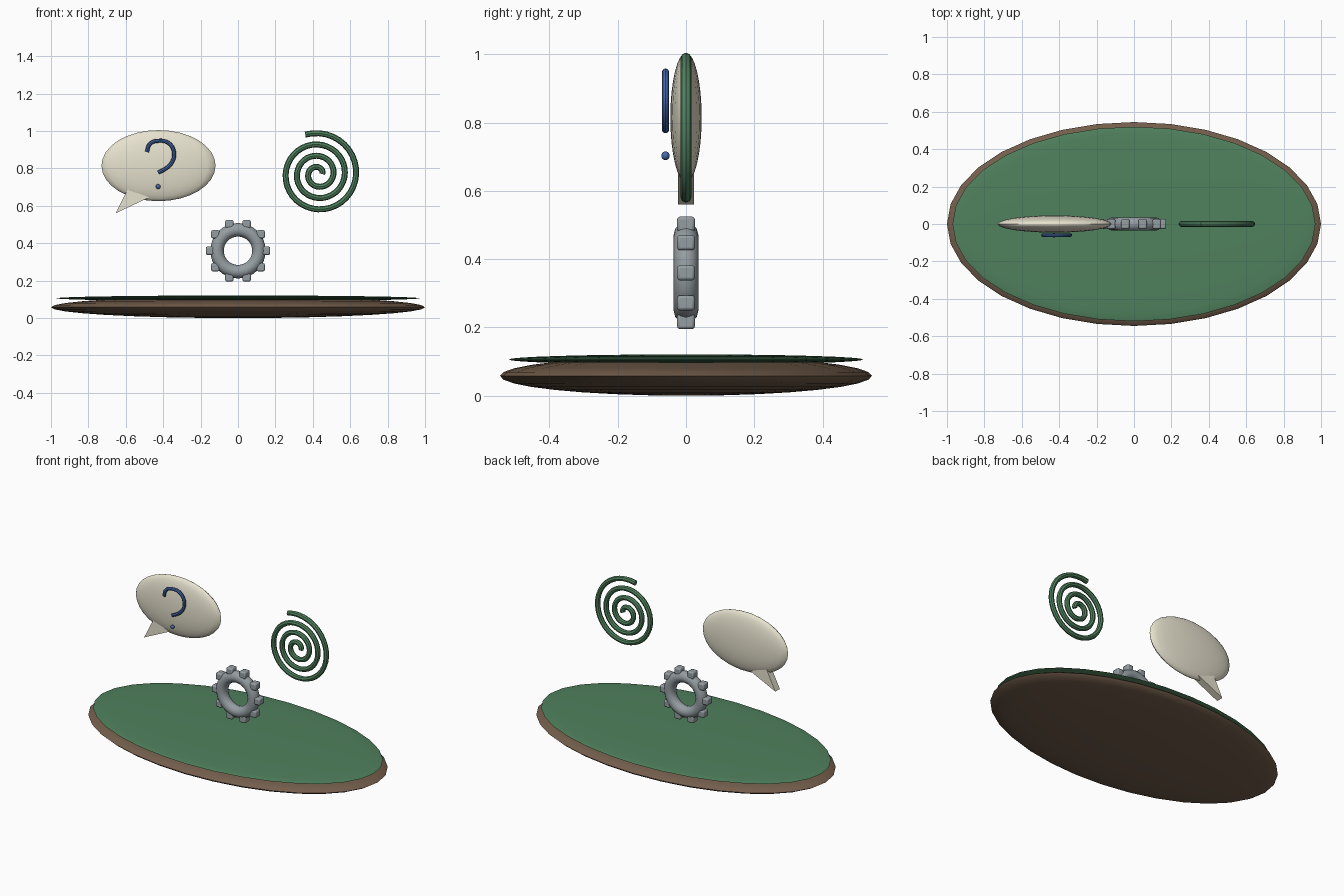
import bpy, bmesh
from math import sin, cos, pi, radians

if "Cube" in bpy.data.objects:
    bpy.data.objects.remove(bpy.data.objects["Cube"])


def material(name, rgb):
    m = bpy.data.materials.new(name)
    m.diffuse_color = (*rgb, 1)
    m.use_nodes = True
    m.node_tree.nodes["Principled BSDF"].inputs["Base Color"].default_value = m.diffuse_color
    return m


SOIL = material("soil", (0.17, 0.11, 0.07))
GREEN = material("green", (0.08, 0.22, 0.11))
CREAM = material("cream", (0.80, 0.76, 0.62))
BLUE = material("blue", (0.06, 0.14, 0.40))
STEEL = material("steel", (0.30, 0.34, 0.36))


def finish(name, mat, smooth=True):
    ob = bpy.context.object
    ob.name = name
    ob.data.materials.append(mat)
    if smooth:
        bpy.ops.object.shade_smooth_by_angle(angle=radians(40))
    return ob


def ellipsoid(name, loc, radii, mat, segs=32, rings=16):
    bpy.ops.mesh.primitive_uv_sphere_add(segments=segs, ring_count=rings, radius=1, location=loc)
    bpy.context.object.scale = radii
    bpy.ops.object.transform_apply(location=False, rotation=False, scale=True)
    return finish(name, mat)


def tube(name, points, y, radius, mat, kind):
    cu = bpy.data.curves.new(name, 'CURVE')
    cu.dimensions = '3D'
    cu.bevel_depth = radius
    cu.bevel_resolution = 2
    cu.use_fill_caps = True
    sp = cu.splines.new(kind)
    pts = sp.bezier_points if kind == 'BEZIER' else sp.points
    pts.add(len(points) - 1)
    for p, (x, z) in zip(pts, points):
        if kind == 'BEZIER':
            p.co = (x, y, z)
            p.handle_left_type = p.handle_right_type = 'AUTO'
        else:
            p.co = (x, y, z, 1)
    sp.resolution_u = 6
    ob = bpy.data.objects.new(name, cu)
    bpy.context.collection.objects.link(ob)
    bpy.ops.object.select_all(action='DESELECT')
    ob.select_set(True)
    bpy.context.view_layer.objects.active = ob
    bpy.ops.object.convert(target='MESH')
    return finish(name, mat)


# Oval ground with a grass layer on top
ellipsoid("ground_base", (0, 0, 0.058), (1.0, 0.545, 0.058), SOIL)
ellipsoid("grass_top", (0, 0, 0.106), (0.97, 0.52, 0.015), GREEN)

# Speech bubble body
ellipsoid("speech_bubble", (-0.425, 0, 0.815), (0.305, 0.046, 0.19), CREAM, 24, 16)

# Speech bubble tail: a thin triangular prism
bm = bmesh.new()
face = bm.faces.new([bm.verts.new((x, -0.023, z)) for x, z in
                     ((-0.59, 0.69), (-0.655, 0.56), (-0.475, 0.645))])
ext = bmesh.ops.extrude_face_region(bm, geom=[face])
bmesh.ops.translate(bm, vec=(0, 0.046, 0),
                    verts=[g for g in ext["geom"] if isinstance(g, bmesh.types.BMVert)])
bmesh.ops.recalc_face_normals(bm, faces=bm.faces)
mesh = bpy.data.meshes.new("bubble_tail")
bm.to_mesh(mesh)
bm.free()
mesh.materials.append(CREAM)
bpy.context.collection.objects.link(bpy.data.objects.new("bubble_tail", mesh))

# Query mark: hook and dot floating in front of the bubble
hook = [(-0.487, 0.888), (-0.472, 0.930), (-0.425, 0.948), (-0.370, 0.935),
        (-0.342, 0.885), (-0.355, 0.830), (-0.390, 0.797), (-0.427, 0.778)]
tube("query_hook", hook, -0.06, 0.0105, BLUE, 'BEZIER')
ellipsoid("query_dot", (-0.427, -0.06, 0.703), (0.013, 0.012, 0.013), BLUE, 16, 8)

# Spiral coil
turns, steps = 3.3, 120
coil = []
for i in range(steps + 1):
    t = turns * i / steps
    r = 0.022 + 0.0605 * t
    coil.append((0.428 + r * cos(2 * pi * t), 0.77 + r * sin(2 * pi * t)))
tube("spiral_coil", coil, 0, 0.016, GREEN, 'POLY')

# Gear ring
bpy.ops.mesh.primitive_torus_add(major_radius=0.112, minor_radius=0.036, major_segments=32,
                                 minor_segments=12, location=(0, 0, 0.36),
                                 rotation=(pi / 2, 0, 0))
finish("gear_ring", STEEL)

# Ten bevelled gear teeth
for i in range(10):
    a = 2 * pi * i / 10
    bpy.ops.mesh.primitive_cube_add(size=1, location=(0.15 * cos(a), 0, 0.36 + 0.15 * sin(a)))
    ob = bpy.context.object
    ob.scale = (0.044, 0.052, 0.044)
    bpy.ops.object.transform_apply(location=False, rotation=False, scale=True)
    bev = ob.modifiers.new("bevel", 'BEVEL')
    bev.width = 0.008
    bev.segments = 2
    finish(f"gear_tooth_{i + 1}", STEEL)
